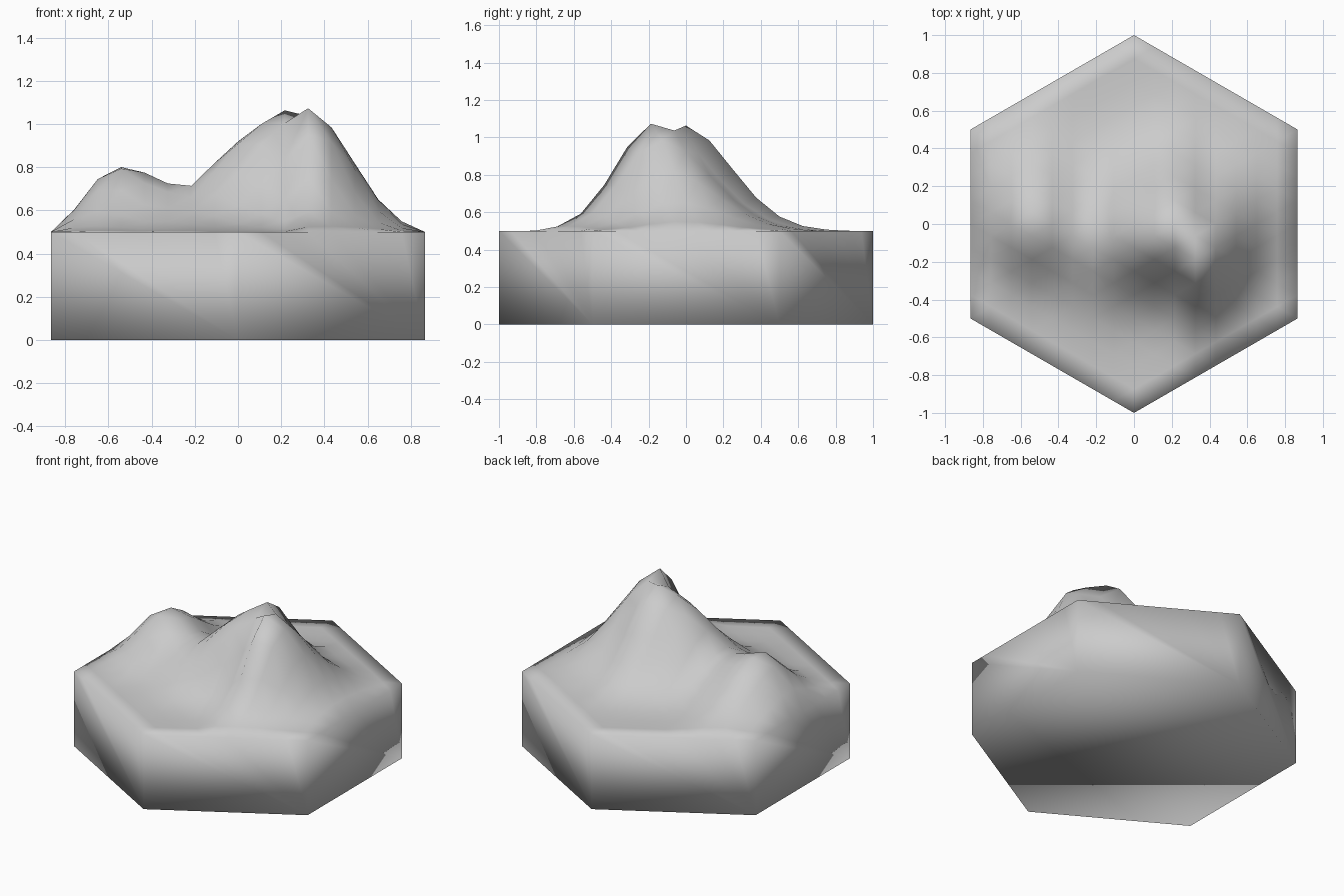
import bpy, bmesh, math

if "Cube" in bpy.data.objects:
    bpy.data.objects.remove(bpy.data.objects["Cube"])

N = 8                       # subdivisions per hexagon side
DX = math.sqrt(3) / 2 / N   # spacing between grid columns
BASE = 0.5                  # height of the flat tile

# Ridge per column from left to right: crest height, crest y, front spread, back spread
RIDGE = [
    (0.61, 0.00, 0.17, 0.20), (0.745, 0.00, 0.18, 0.24), (0.81, 0.00, 0.19, 0.25),
    (0.775, 0.00, 0.20, 0.25), (0.725, -0.05, 0.22, 0.24), (0.72, -0.07, 0.23, 0.25),
    (0.82, -0.08, 0.21, 0.25), (0.93, -0.06, 0.20, 0.26), (1.00, -0.06, 0.20, 0.26),
    (1.065, -0.02, 0.22, 0.26), (1.075, -0.17, 0.205, 0.29), (0.985, -0.14, 0.20, 0.27),
    (0.82, -0.10, 0.20, 0.26), (0.655, -0.06, 0.20, 0.25), (0.55, -0.03, 0.20, 0.24),
]


def height(col, y):
    crest, yc, front, back = RIDGE[col + N - 1]
    spread = front if y < yc else back
    return BASE + (crest - BASE) * math.exp(-((y - yc) / spread) ** 2 / 2)


bm = bmesh.new()

# Mountain terrain on a triangular grid, its rim held at tile height
cols = []
for i in range(-N, N + 1):
    count = 2 * N + 1 - abs(i)
    col = []
    for k in range(count):
        y = (k - (count - 1) / 2) / N
        rim = abs(i) == N or k in (0, count - 1)
        col.append(bm.verts.new((i * DX, y, BASE if rim else height(i, y))))
    cols.append(col)

for a, b in zip(cols, cols[1:]):
    if len(a) < len(b):
        a, b = b, a
    for k in range(len(b)):
        bm.faces.new((a[k], b[k], a[k + 1]))
        if k + 1 < len(b):
            bm.faces.new((b[k], b[k + 1], a[k + 1]))

# Rim loop, one list of vertices per hexagon side
sides = [
    [c[0] for c in cols[:N + 1]],
    [c[0] for c in cols[N:]],
    cols[-1],
    [c[-1] for c in reversed(cols[N:])],
    [c[-1] for c in reversed(cols[:N + 1])],
    list(reversed(cols[0])),
]

# Walls and underside
bottom = [bm.verts.new((s[0].co.x, s[0].co.y, 0)) for s in sides]
for j, side in enumerate(sides):
    bm.faces.new([bottom[j], bottom[(j + 1) % 6]] + side[::-1])
bm.faces.new(bottom[::-1])

bmesh.ops.recalc_face_normals(bm, faces=bm.faces)
for f in bm.faces:
    f.smooth = True

mesh = bpy.data.meshes.new("mountain_tile")
bm.to_mesh(mesh)
bm.free()
bpy.context.collection.objects.link(bpy.data.objects.new("mountain_tile", mesh))
